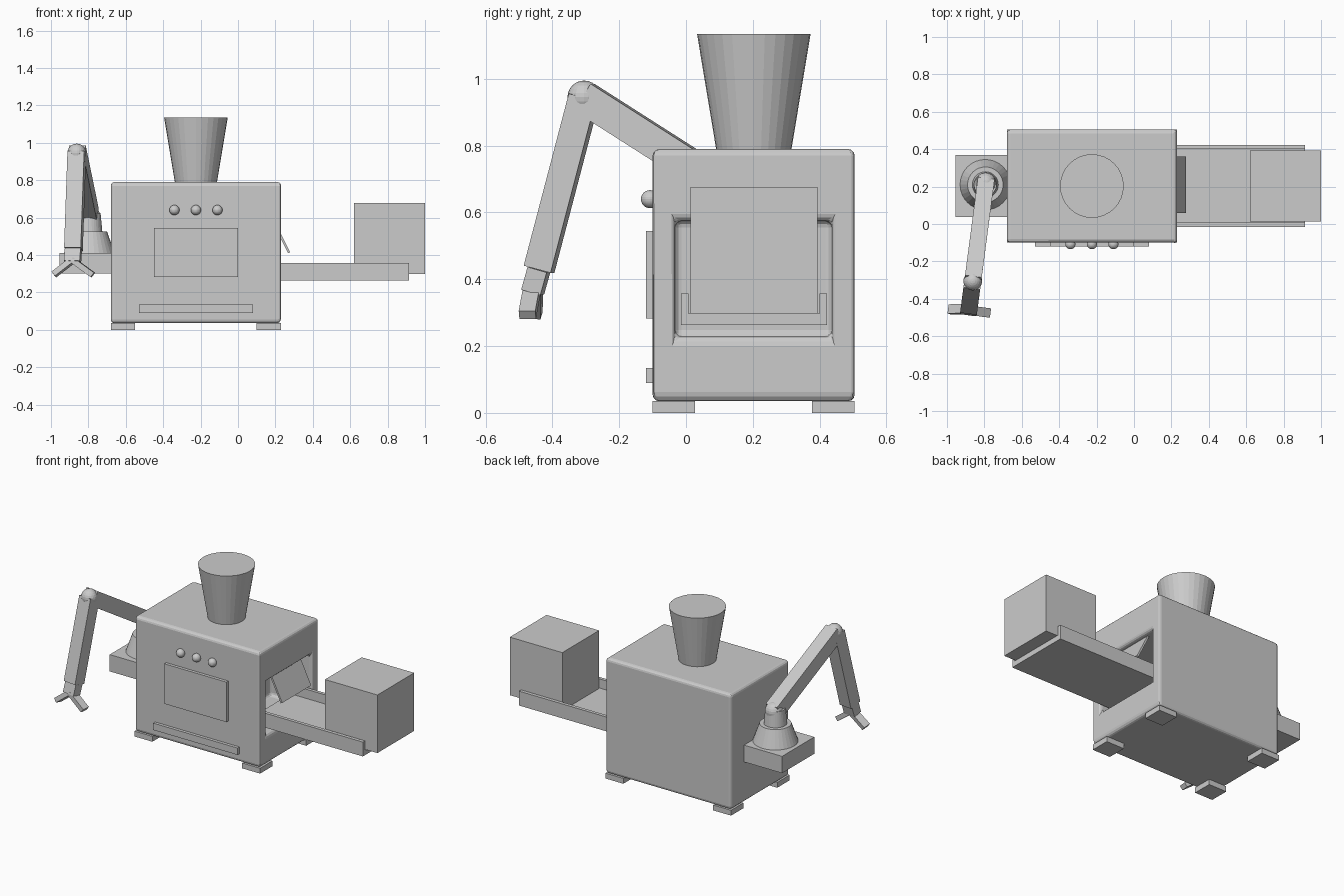
import bpy, bmesh, math
from mathutils import Vector, Matrix

if "Cube" in bpy.data.objects:
    bpy.data.objects.remove(bpy.data.objects["Cube"])

grey = bpy.data.materials.new("plain_grey")
grey.diffuse_color = (0.6, 0.6, 0.6, 1)
grey.use_nodes = True
grey.node_tree.nodes["Principled BSDF"].inputs["Base Color"].default_value = grey.diffuse_color


def make(name, build, matrix=Matrix()):
    bm = bmesh.new()
    build(bm)
    mesh = bpy.data.meshes.new(name)
    bm.to_mesh(mesh)
    bm.free()
    ob = bpy.data.objects.new(name, mesh)
    mesh.materials.append(grey)
    ob.matrix_world = matrix
    bpy.context.collection.objects.link(ob)
    return ob


def box(name, x, y, z):
    """Box from (min, max) ranges."""
    size = Matrix.Diagonal((x[1] - x[0], y[1] - y[0], z[1] - z[0], 1))
    mid = Matrix.Translation((sum(x) / 2, sum(y) / 2, sum(z) / 2))
    return make(name, lambda bm: bmesh.ops.create_cube(bm, size=1, matrix=mid @ size))


def cone(name, x, y, z0, z1, r0, r1):
    return make(name, lambda bm: bmesh.ops.create_cone(
        bm, cap_ends=True, segments=32, radius1=r0, radius2=r1, depth=z1 - z0),
        Matrix.Translation((x, y, (z0 + z1) / 2)))


def ball(name, pos, r):
    return make(name, lambda bm: bmesh.ops.create_uvsphere(
        bm, u_segments=24, v_segments=12, radius=r), Matrix.Translation(pos))


def link(name, a, b, width, depth, side=(1, -0.13, 0)):
    """Box running from a to b, with its width along the side direction."""
    a, b, side = Vector(a), Vector(b), Vector(side)
    axis = (b - a).normalized()
    sx = (side - axis * side.dot(axis)).normalized()
    rot = Matrix((sx, axis.cross(sx), axis)).transposed().to_4x4()
    size = Matrix.Diagonal((width, depth, (b - a).length, 1))
    return make(name, lambda bm: bmesh.ops.create_cube(bm, size=1, matrix=size),
                Matrix.Translation((a + b) / 2) @ rot)


# Rounded housing with a recessed outlet on its right side
body = box("body", (-0.68, 0.23), (-0.10, 0.505), (0.035, 0.79))
cutter = box("outlet_cutter", (-0.07, 0.4), (-0.033, 0.437), (0.228, 0.575))
cutter.hide_render = True
cutter.hide_viewport = True
cut = body.modifiers.new("outlet", 'BOOLEAN')
cut.object = cutter
cut.solver = 'EXACT'
bev = body.modifiers.new("rounding", 'BEVEL')
bev.width = 0.02
bev.segments = 3
bev.limit_method = 'ANGLE'

# Feet
for i, x in enumerate(((-0.68, -0.55), (0.10, 0.23))):
    for j, y in enumerate(((-0.10, 0.027), (0.377, 0.505))):
        box(f"foot_{i}{j}", x, y, (0, 0.035))

# Funnel on top
cone("hopper", -0.225, 0.203, 0.785, 1.135, 0.112, 0.17)

# Front panel, slot and knobs
box("front_panel", (-0.45, 0.0), (-0.12, -0.09), (0.283, 0.545))
box("front_slot", (-0.53, 0.08), (-0.12, -0.09), (0.09, 0.135))
for i, x in enumerate((-0.34, -0.225, -0.11)):
    ball(f"knob_{i}", (x, -0.108, 0.64), 0.027)

# Outlet flap
link("outlet_flap", (0.185, 0.21, 0.59), (0.273, 0.21, 0.412), 0.30, 0.012, (0, 1, 0))

# Conveyor with rails, and the crate on it
box("belt", (0.1, 0.915), (0.0, 0.41), (0.263, 0.297))
box("rail_front", (0.1, 0.915), (-0.015, 0.007), (0.263, 0.357))
box("rail_back", (0.1, 0.915), (0.4, 0.422), (0.263, 0.357))
box("crate", (0.62, 1.0), (0.014, 0.394), (0.297, 0.677))

# Arm mount on the left side
box("arm_shelf", (-0.955, -0.66), (0.037, 0.37), (0.30, 0.41))
cone("arm_base", -0.795, 0.21, 0.41, 0.525, 0.135, 0.095)
cone("arm_turret", -0.795, 0.21, 0.52, 0.625, 0.07, 0.06)

# Jointed arm
shoulder, elbow = (-0.793, 0.22, 0.61), (-0.862, -0.305, 0.945)
wrist, hand = (-0.88, -0.44, 0.43), (-0.885, -0.459, 0.362)
ball("shoulder_joint", shoulder, 0.055)
link("upper_arm", shoulder, elbow, 0.09, 0.095)
ball("elbow_joint", elbow, 0.05)
link("forearm", elbow, wrist, 0.09, 0.084)
link("wrist", wrist, hand, 0.085, 0.06)

# Gripper fingers
link("finger_left", (-0.882, -0.455, 0.375), (-0.985, -0.457, 0.295), 0.03, 0.05)
link("finger_right", (-0.888, -0.46, 0.375), (-0.776, -0.475, 0.293), 0.03, 0.05)
